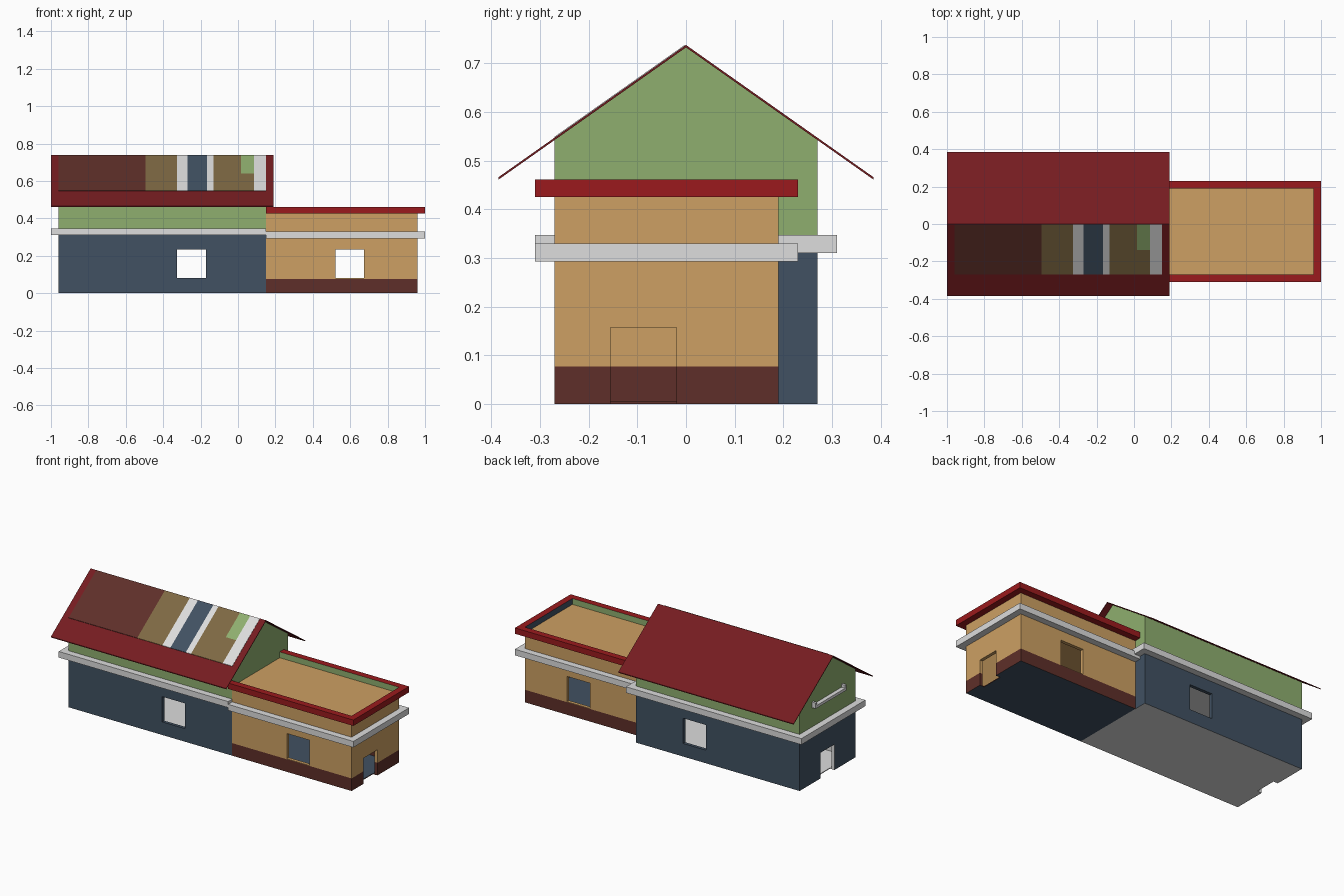
import bpy, bmesh

if "Cube" in bpy.data.objects:
    bpy.data.objects.remove(bpy.data.objects["Cube"])


def mat(name, r, g, b):
    def lin(c):
        c /= 255
        return c / 12.92 if c < 0.04045 else ((c + 0.055) / 1.055) ** 2.4
    m = bpy.data.materials.new(name)
    m.diffuse_color = (lin(r), lin(g), lin(b), 1)
    m.use_nodes = True
    m.node_tree.nodes["Principled BSDF"].inputs["Base Color"].default_value = m.diffuse_color
    return m


NAVY = mat("slate_blue", 65, 81, 98)
GREEN = mat("sage_green", 143, 175, 111)
TAN = mat("sand_tan", 205, 160, 99)
BROWN = mat("dark_brown", 94, 47, 41)
WHITE = mat("off_white", 221, 221, 221)
RED = mat("trim_red", 155, 26, 29)
ROOF = mat("roof_red", 117, 28, 32)
OLIVE = mat("olive_brown", 126, 105, 67)


def prism(name, pts, lo, hi, axis, m=None):
    """Extrude a 2D outline along z (pts are x,y) or along x (pts are y,z)."""
    put = (lambda p, h: (p[0], p[1], h)) if axis == 'z' else (lambda p, h: (h, p[0], p[1]))
    bm = bmesh.new()
    a = [bm.verts.new(put(p, lo)) for p in pts]
    b = [bm.verts.new(put(p, hi)) for p in pts]
    bm.faces.new(a)
    bm.faces.new(b)
    n = len(pts)
    for i in range(n):
        j = (i + 1) % n
        bm.faces.new((a[i], a[j], b[j], b[i]))
    bmesh.ops.recalc_face_normals(bm, faces=bm.faces)
    me = bpy.data.meshes.new(name)
    bm.to_mesh(me)
    bm.free()
    ob = bpy.data.objects.new(name, me)
    bpy.context.collection.objects.link(ob)
    if m:
        me.materials.append(m)
    return ob


def box(name, x, y, z, m=None):
    return prism(name, [(x[0], y[0]), (x[1], y[0]), (x[1], y[1]), (x[0], y[1])], *z, 'z', m)


def carve(ob, cutters):
    """Subtract the cutters and bake the result."""
    for c in cutters:
        md = ob.modifiers.new("cut", 'BOOLEAN')
        md.operation, md.solver, md.object = 'DIFFERENCE', 'EXACT', c
    dg = bpy.context.evaluated_depsgraph_get()
    me = bpy.data.meshes.new_from_object(ob.evaluated_get(dg))
    ob.modifiers.clear()
    ob.data = me
    for c in cutters:
        bpy.data.objects.remove(c)


def paint(ob, mats, rule, split=None):
    """Optionally slice at a height, then colour faces by a rule."""
    me = ob.data
    me.materials.clear()
    for m in mats:
        me.materials.append(m)
    bm = bmesh.new()
    bm.from_mesh(me)
    if split:
        bmesh.ops.bisect_plane(bm, geom=bm.verts[:] + bm.edges[:] + bm.faces[:],
                               plane_co=(0, 0, split), plane_no=(0, 0, 1))
    bm.normal_update()
    for f in bm.faces:
        f.material_index = mats.index(rule(f.calc_center_bounds(), f.normal))
    bm.to_mesh(me)
    bm.free()


# Roof line: ridge height and slope
RIDGE, SLOPE, EAVE, T = 0.738, 0.705, 0.385, 0.005


def roof_z(y):
    return RIDGE - SLOPE * abs(y)


# Main house: hollow gabled shell with two windows and an end door
main = prism("main_house", [(-.27, 0), (.27, 0), (.27, roof_z(.27) - T),
                            (0, RIDGE - T), (-.27, roof_z(.27) - T)], -.96, .15, 'x')
carve(main, [box("room_cut", (-.94, .13), (-.25, .25), (.005, .32)),
             box("window_cut", (-.325, -.17), (-.4, .4), (.08, .235)),
             box("door_cut", (-1.1, -.93), (-.0675, .0675), (-.01, .157))])


def main_rule(c, n):
    inside = -.945 < c.x < .135 and abs(c.y) < .255 and c.z < .325
    if inside or n.z < -.9 and c.z < .01:
        return WHITE
    return NAVY if c.z < .33 else GREEN


paint(main, [NAVY, GREEN, WHITE], main_rule, .33)

# Main roof: thin folded sheet with overhangs
e = roof_z(EAVE)
prism("main_roof", [(-EAVE, e), (0, RIDGE), (EAVE, e), (EAVE, e - T),
                    (0, RIDGE - T), (-EAVE, e - T)], -1, .19, 'x', ROOF)

# Coloured panels on the front roof slope: x range, y range, colour
panels = [(-.96, -.495, -.27, -.002, BROWN), (-.495, -.325, -.27, -.002, OLIVE),
          (-.325, -.27, -.27, -.002, WHITE), (-.27, -.165, -.27, -.002, NAVY),
          (-.165, -.13, -.27, -.002, WHITE), (-.13, .015, -.27, -.002, OLIVE),
          (.015, .085, -.27, -.14, OLIVE), (.015, .085, -.14, -.002, GREEN),
          (.085, .15, -.27, -.002, WHITE)]
for i, (x0, x1, y0, y1, m) in enumerate(panels):
    t = .002
    prism(f"roof_panel_{i}", [(y0, roof_z(y0)), (y1, roof_z(y1)),
                              (y1, roof_z(y1) + t), (y0, roof_z(y0) + t)], x0, x1, 'x', m)

# White band around the main house
prism("main_band", [(.15, -.31), (-1, -.31), (-1, .31), (.19, .31), (.19, .19),
                    (.15, .19), (.15, .27), (-.96, .27), (-.96, -.27), (.15, -.27)],
      .31, .347, 'z', WHITE)

# Small ledge with raised ends on the left gable
prism("gable_ledge", [(-.15, .465), (.15, .465), (.15, .5), (.135, .5), (.135, .482),
                      (-.135, .482), (-.135, .5), (-.15, .5)], -.985, -.96, 'x', WHITE)

# Annex: hollow flat-roofed block with windows and an end door
annex = box("annex", (.15, .96), (-.27, .19), (0, .425))
carve(annex, [box("room_cut", (.17, .94), (-.25, .17), (.005, .405)),
              box("window_cut", (.52, .675), (-.4, .4), (.08, .235)),
              box("door_cut", (.93, 1.1), (-.155, -.02), (-.01, .157))])


def annex_rule(c, n):
    if abs(n.z) > .9 and c.z < .01:
        return NAVY
    return BROWN if c.z < .077 else TAN


paint(annex, [NAVY, BROWN, TAN], annex_rule, .077)

# Annex band and red parapet trim, both U-shaped in plan
U = [(.15, -.31), (1, -.31), (1, .23), (.15, .23), (.15, .19), (.96, .19), (.96, -.27), (.15, -.27)]
prism("annex_band", U, .293, .33, 'z', WHITE)
trim = prism("parapet_trim", U, .425, .461, 'z')


def trim_rule(c, n):
    if abs(n.y) > .9 and -.28 < c.y < .2:
        return GREEN
    return NAVY if n.x < -.9 and c.x > .9 else RED


paint(trim, [RED, GREEN, NAVY], trim_rule)
